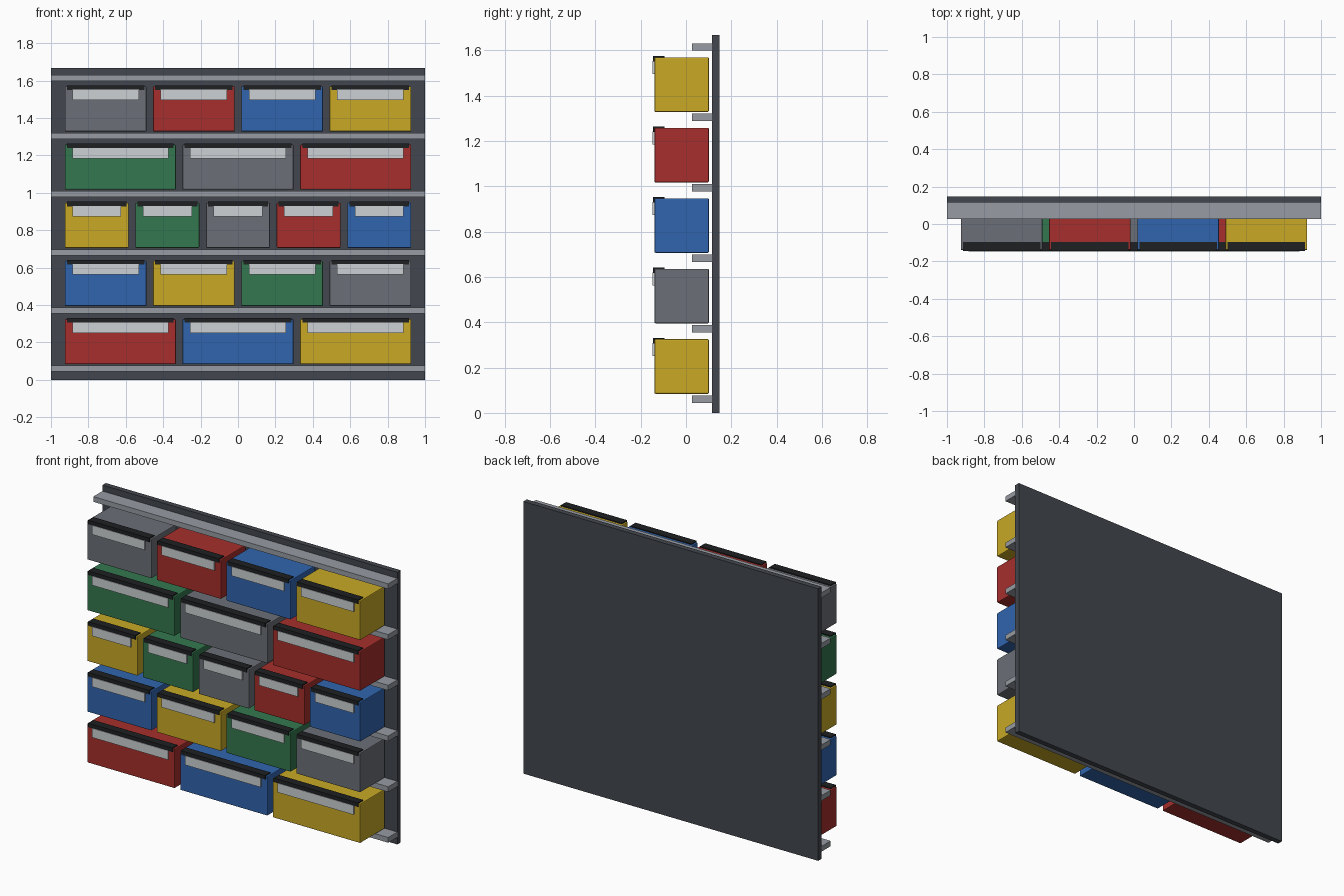
import bpy

if "Cube" in bpy.data.objects:
    bpy.data.objects.remove(bpy.data.objects["Cube"])


def material(name, hex_code):
    # sRGB hex to linear viewport colour
    rgb = [int(hex_code[i:i + 2], 16) / 255 for i in (0, 2, 4)]
    lin = [c / 12.92 if c <= 0.04045 else ((c + 0.055) / 1.055) ** 2.4 for c in rgb]
    mat = bpy.data.materials.new(name)
    mat.diffuse_color = (*lin, 1)
    mat.use_nodes = True
    mat.node_tree.nodes["Principled BSDF"].inputs["Base Color"].default_value = mat.diffuse_color
    return mat


def box(name, x, y, z, mat, bevel=0.0):
    # x, y, z are (min, max) ranges
    bpy.ops.mesh.primitive_cube_add(size=1, location=[sum(r) / 2 for r in (x, y, z)])
    ob = bpy.context.object
    ob.name = name
    ob.scale = [r[1] - r[0] for r in (x, y, z)]
    bpy.ops.object.transform_apply(location=False, rotation=False, scale=True)
    ob.data.materials.append(mat)
    if bevel:
        mod = ob.modifiers.new("edge_rounding", 'BEVEL')
        mod.width = bevel
        mod.segments = 2
    return ob


PANEL = material("panel_dark", "42464D")
RAIL = material("rail_grey", "979CA3")
LABEL = material("label_white", "CDD1D4")
LIP = material("lip_black", "1E2022")
BIN = {
    "R": material("bin_red", "A62F2C"),
    "B": material("bin_blue", "3065AF"),
    "Y": material("bin_yellow", "C8A925"),
    "G": material("bin_green", "33774E"),
    "K": material("bin_grey", "6B6F76"),
}

# Back panel
box("back_panel", (-1, 1), (0.115, 0.148), (0, 1.668), PANEL)

# Horizontal hanging rails
PITCH = 0.311
for i in range(6):
    z = 0.044 + i * PITCH
    box(f"rail_{i + 1}", (-1, 1), (0.027, 0.115), (z, z + 0.032), RAIL)

# Rows of bins, bottom to top, each with a lip and a label
ROWS = ["RBY", "BYGK", "YGKRB", "GKR", "KRBY"]
SPAN, GAP = 1.852, 0.036
for r, row in enumerate(ROWS):
    z = 0.084 + r * PITCH
    w = (SPAN - GAP * (len(row) - 1)) / len(row)
    for c, key in enumerate(row):
        x0 = -SPAN / 2 + c * (w + GAP)
        x1 = x0 + w
        tag = f"{r + 1}_{c + 1}"
        box(f"bin_{tag}", (x0, x1), (-0.139, 0.101), (z, z + 0.241), BIN[key], 0.005)
        box(f"bin_lip_{tag}", (x0 + 0.011, x1 - 0.011), (-0.145, -0.095),
            (z + 0.222, z + 0.247), LIP)
        box(f"bin_label_{tag}", (x0 + 0.04, x1 - 0.04), (-0.148, -0.137),
            (z + 0.168, z + 0.224), LABEL)
